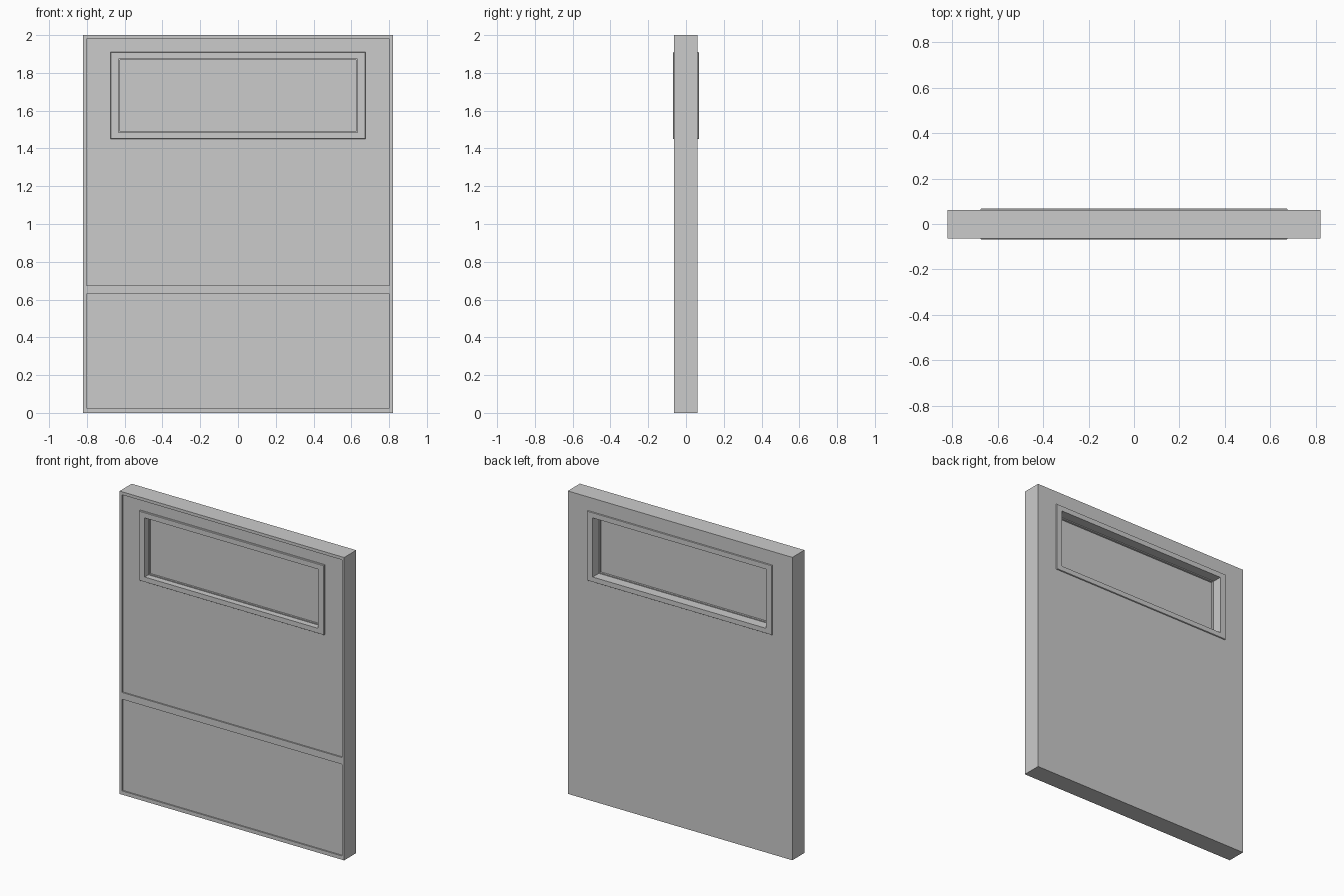
import bpy, bmesh

if "Cube" in bpy.data.objects:
    bpy.data.objects.remove(bpy.data.objects["Cube"])


def ring_frame(name, outer, inner, profile):
    """Mitred rectangular ring; profile = (t, y), t=0 at outer edge, t=1 at inner edge."""
    bm = bmesh.new()
    loops = []
    for t, y in profile:
        x0, x1, z0, z1 = [o + (i - o) * t for o, i in zip(outer, inner)]
        loops.append([bm.verts.new(c) for c in
                      ((x0, y, z0), (x1, y, z0), (x1, y, z1), (x0, y, z1))])
    for k, a in enumerate(loops):
        b = loops[(k + 1) % len(loops)]
        for i in range(4):
            j = (i + 1) % 4
            bm.faces.new((a[i], a[j], b[j], b[i]))
    return finish(name, bm)


def box(name, x0, x1, y0, y1, z0, z1):
    bm = bmesh.new()
    bmesh.ops.create_cube(bm, size=1)
    for v in bm.verts:
        v.co = ((x0 + x1) / 2 + v.co.x * (x1 - x0),
                (y0 + y1) / 2 + v.co.y * (y1 - y0),
                (z0 + z1) / 2 + v.co.z * (z1 - z0))
    return finish(name, bm)


def finish(name, bm):
    bmesh.ops.recalc_face_normals(bm, faces=bm.faces)
    me = bpy.data.meshes.new(name)
    bm.to_mesh(me)
    bm.free()
    ob = bpy.data.objects.new(name, me)
    bpy.context.collection.objects.link(ob)
    return ob


def cut(target, cutter):
    cutter.hide_render = True
    cutter.hide_set(True)
    mod = target.modifiers.new("cut", 'BOOLEAN')
    mod.operation = 'DIFFERENCE'
    mod.solver = 'EXACT'
    mod.object = cutter
    bpy.context.view_layer.objects.active = target
    bpy.ops.object.modifier_apply(modifier=mod.name)
    bpy.data.objects.remove(cutter)


FRONT, BACK, RECESS = -0.064, 0.062, 0.009

# Slab with two shallow fields in the front, leaving border and mid rail
slab = box("door_slab", -0.82, 0.82, FRONT, BACK, 0, 2)
for z0, z1 in ((0.025, 0.63), (0.675, 1.98)):
    cut(slab, box("field_cutter", -0.803, 0.803, -0.2, FRONT + RECESS, z0, z1))

# Window opening through the slab
cut(slab, box("window_cutter", -0.64, 0.64, -0.2, 0.2, 1.48, 1.88))

# Window frame: raised on both faces, with a stop around the pane
ring_frame("window_frame", (-0.675, 0.675, 1.45, 1.91), (-0.626, 0.626, 1.49, 1.868),
           [(0.05, -0.069), (0.85, -0.069), (0.85, -0.03), (1, -0.03),
            (1, 0.005), (0.85, 0.005), (0.85, 0.069), (0.05, 0.069),
            (0, 0.066), (0, 0.04), (0.75, 0.04), (0.75, -0.04),
            (0, -0.04), (0, -0.066)])

# Window pane
box("window_pane", -0.63, 0.63, -0.018, -0.008, 1.486, 1.872)
